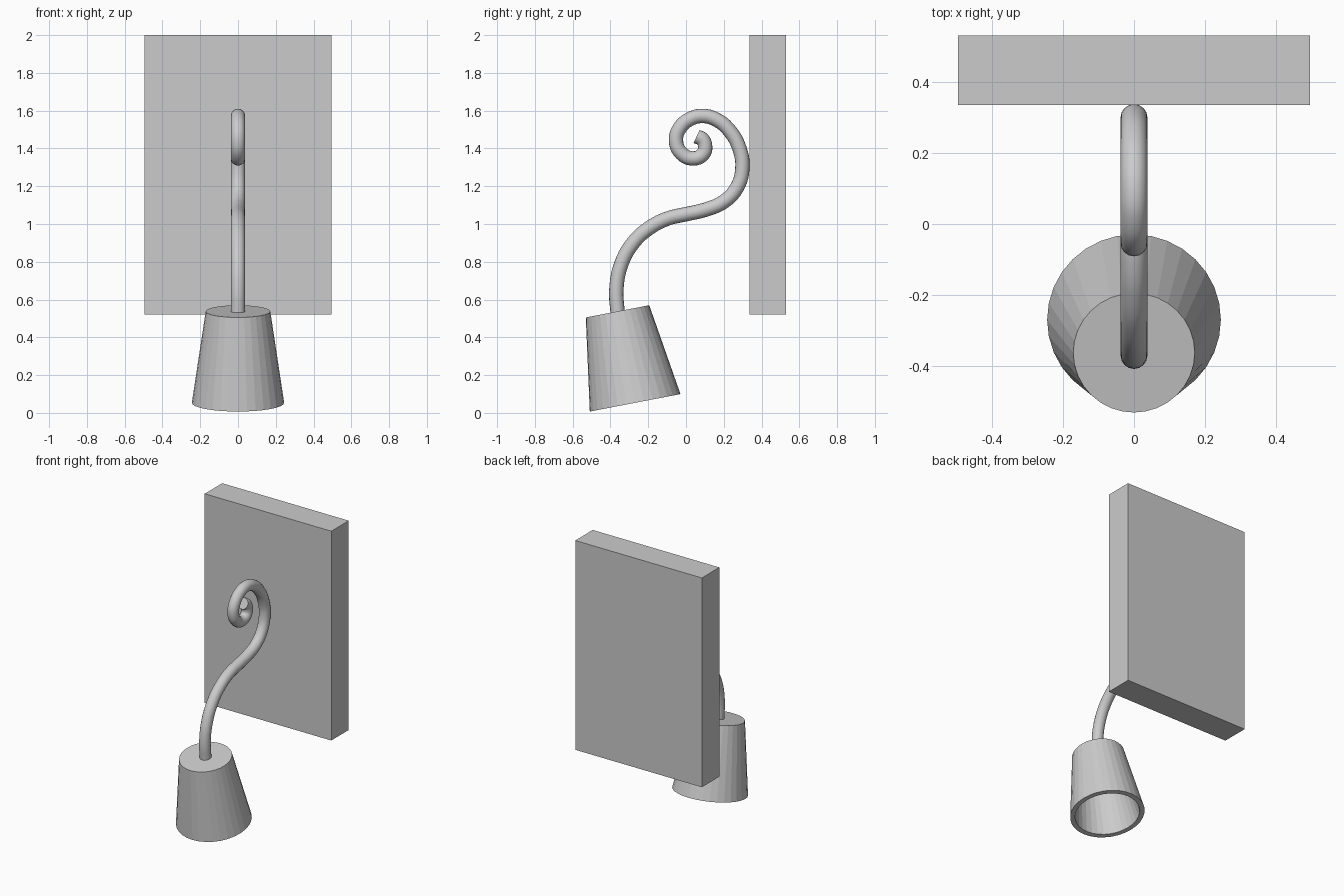
import bpy, bmesh, math
from mathutils import Matrix, Vector

if "Cube" in bpy.data.objects:
    bpy.data.objects.remove(bpy.data.objects["Cube"])

grey = bpy.data.materials.new("plain grey")
grey.diffuse_color = (0.6, 0.6, 0.6, 1)
grey.use_nodes = True
grey.node_tree.nodes["Principled BSDF"].inputs["Base Color"].default_value = grey.diffuse_color


def add_mesh(name, bm):
    bmesh.ops.recalc_face_normals(bm, faces=bm.faces)
    mesh = bpy.data.meshes.new(name)
    bm.to_mesh(mesh)
    bm.free()
    mesh.materials.append(grey)
    obj = bpy.data.objects.new(name, mesh)
    bpy.context.collection.objects.link(obj)
    return obj


# Wall plate
bm = bmesh.new()
bmesh.ops.create_cube(bm, size=1)
bmesh.ops.scale(bm, vec=(0.99, 0.195, 1.48), verts=bm.verts)
bmesh.ops.translate(bm, vec=(0, 0.4325, 1.26), verts=bm.verts)
add_mesh("wall_plate", bm)

# Hollow lamp shade: closed top, open bottom, tilted forward
SIDES = 32
bm = bmesh.new()
profile = [(0.171, 0), (0.2445, -0.493), (0.212, -0.493), (0.143, -0.03)]
rings = []
for r, z in profile:
    rings.append([bm.verts.new((r * math.cos(a), r * math.sin(a), z))
                  for a in (2 * math.pi * i / SIDES for i in range(SIDES))])
for low, high in zip(rings, rings[1:]):
    for i in range(SIDES):
        j = (i + 1) % SIDES
        bm.faces.new((low[i], low[j], high[j], high[i]))
bm.faces.new(rings[0])
bm.faces.new(rings[-1])
bm.transform(Matrix.Translation((0, -0.3625, 0.5375)) @ Matrix.Rotation(math.radians(10.9), 4, 'X'))
add_mesh("lamp_shade", bm)

# Scrolled arm: round tube swept along a path in the side plane
path = [(-0.362, 0.53), (-0.369, 0.65), (-0.342, 0.79), (-0.28, 0.90), (-0.20, 0.975),
        (-0.10, 1.028), (0.0, 1.052), (0.10, 1.075), (0.20, 1.118), (0.268, 1.19),
        (0.298, 1.29), (0.283, 1.40), (0.23, 1.495), (0.165, 1.55), (0.09, 1.572),
        (0.02, 1.555), (-0.035, 1.505), (-0.053, 1.44), (-0.025, 1.375), (0.04, 1.347),
        (0.092, 1.373), (0.101, 1.415), (0.086, 1.449), (0.056, 1.463)]
curve = bpy.data.curves.new("scroll_arm", 'CURVE')
curve.dimensions = '3D'
curve.bevel_depth = 0.038
curve.bevel_resolution = 6
curve.resolution_u = 5
curve.use_fill_caps = True
spline = curve.splines.new('BEZIER')
spline.bezier_points.add(len(path) - 1)
for point, (y, z) in zip(spline.bezier_points, path):
    point.co = Vector((0, y, z))
    point.handle_left_type = point.handle_right_type = 'AUTO'
curve.materials.append(grey)
arm = bpy.data.objects.new("scroll_arm", curve)
bpy.context.collection.objects.link(arm)

# Turn the arm into a smooth mesh with sharp end rims
bpy.context.view_layer.objects.active = arm
arm.select_set(True)
bpy.ops.object.convert(target='MESH')
bpy.ops.object.shade_smooth_by_angle(angle=math.radians(40))
